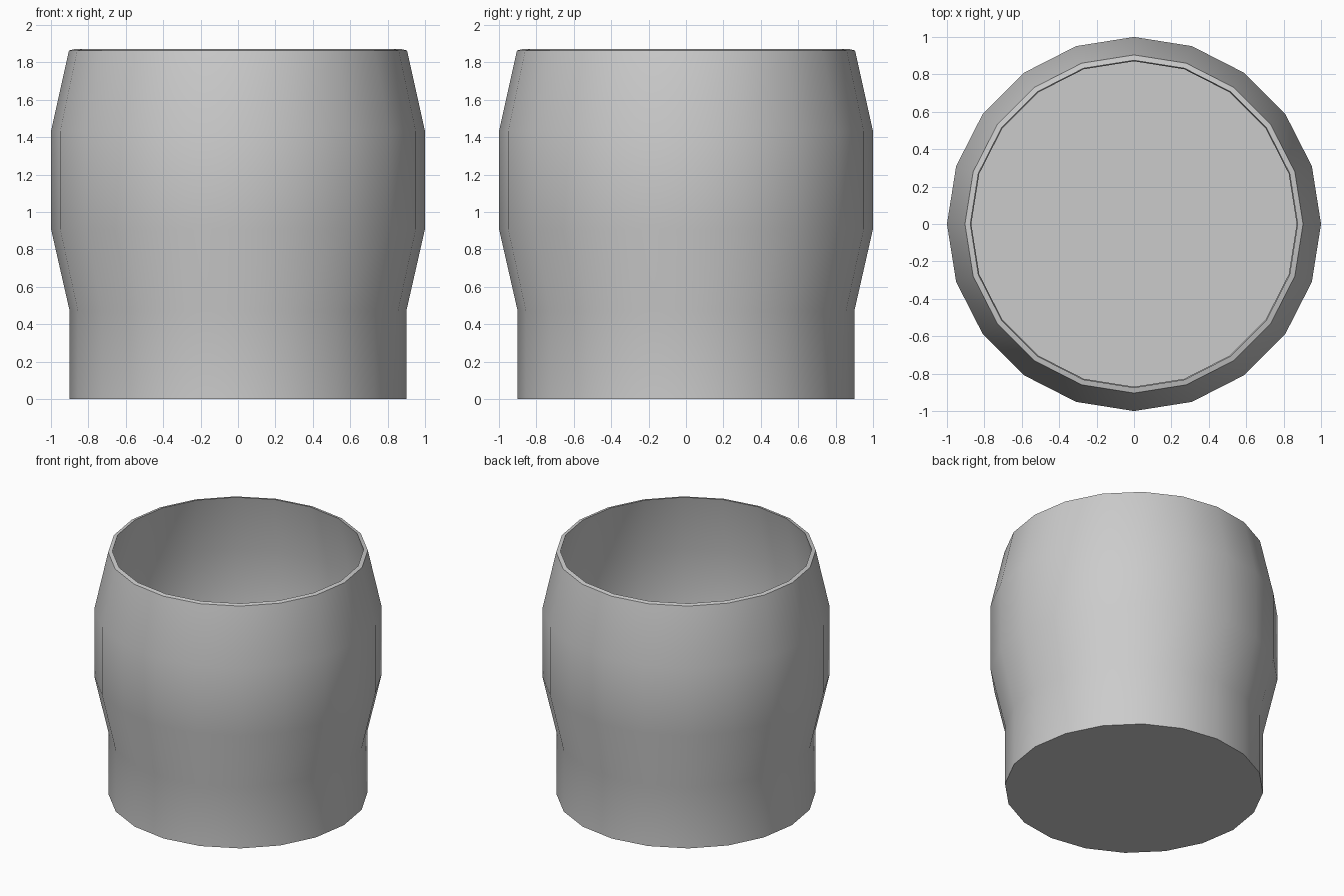
import bpy, bmesh, math

if "Cube" in bpy.data.objects:
    bpy.data.objects.remove(bpy.data.objects["Cube"])

SIDES = 20

# Lathe profile (radius, height): outer wall, thin rim, inner wall
PROFILE = [(0.90, 0.0), (0.90, 0.47), (1.0, 0.91), (1.0, 1.43), (0.904, 1.863),
           (0.875, 1.87), (0.97, 1.43), (0.97, 0.91), (0.87, 0.47), (0.87, 0.03)]

bm = bmesh.new()
rings = [[bm.verts.new((r * math.cos(2 * math.pi * i / SIDES),
                        r * math.sin(2 * math.pi * i / SIDES), z))
          for i in range(SIDES)] for r, z in PROFILE]

# Walls
for low, high in zip(rings, rings[1:]):
    for i in range(SIDES):
        j = (i + 1) % SIDES
        bm.faces.new((low[i], low[j], high[j], high[i]))

# Underside and inner floor
bm.faces.new(rings[0][::-1])
bm.faces.new(rings[-1])

mesh = bpy.data.meshes.new("cup_body")
bm.to_mesh(mesh)
bm.free()
cup = bpy.data.objects.new("cup_body", mesh)
bpy.context.collection.objects.link(cup)

# Smooth walls with crisp rim and base
bpy.context.view_layer.objects.active = cup
cup.select_set(True)
bpy.ops.object.shade_smooth_by_angle(angle=math.radians(35))
